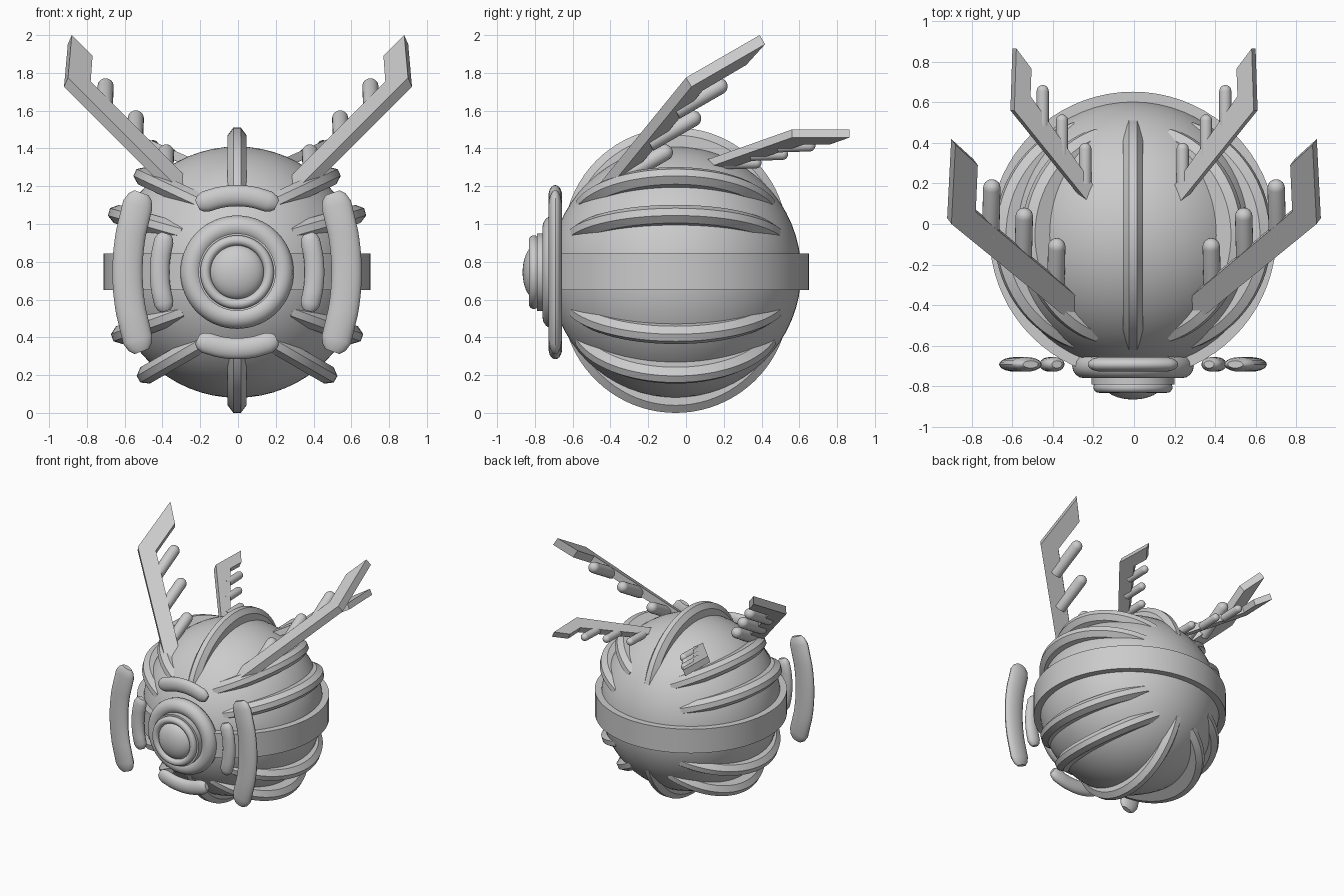
import bpy, bmesh, math
from mathutils import Vector

if "Cube" in bpy.data.objects:
    bpy.data.objects.remove(bpy.data.objects["Cube"])

C = Vector((-0.005, -0.055, 0.745))   # body centre
R = 0.665


def finish(ob, name, smooth=True):
    ob.name = name
    if smooth:
        bpy.ops.object.select_all(action='DESELECT')
        ob.select_set(True)
        bpy.context.view_layer.objects.active = ob
        bpy.ops.object.shade_smooth_by_angle(angle=math.radians(35))
    return ob


def loft(name, rings, closed=False, smooth=True):
    """Skin a list of equal point rings, capping the ends unless closed."""
    bm = bmesh.new()
    vs = [[bm.verts.new(p) for p in ring] for ring in rings]
    n, m = len(vs), len(vs[0])
    for i in range(n if closed else n - 1):
        a, b = vs[i], vs[(i + 1) % n]
        for j in range(m):
            k = (j + 1) % m
            bm.faces.new((a[j], a[k], b[k], b[j]))
    if not closed:
        bm.faces.new(vs[0])
        bm.faces.new(vs[-1])
    bmesh.ops.recalc_face_normals(bm, faces=bm.faces)
    me = bpy.data.meshes.new(name)
    bm.to_mesh(me)
    bm.free()
    ob = bpy.data.objects.new(name, me)
    bpy.context.collection.objects.link(ob)
    return finish(ob, name, smooth)


# Round body
bpy.ops.mesh.primitive_uv_sphere_add(segments=64, ring_count=32, radius=R, location=C)
finish(bpy.context.object, "body")

# Flat band around the equator
rings = []
for i in range(72):
    a = math.tau * i / 72
    rings.append([C + Vector((r * math.cos(a), r * math.sin(a), z))
                  for r, z in ((0.63, -0.095), (0.707, -0.095), (0.707, 0.1), (0.63, 0.1))])
loft("equator_band", rings, closed=True)


# Crescent ribs running front to back
def rib(name, phi, h, s):
    phi = math.radians(phi)
    d = Vector((math.cos(phi), 0, math.sin(phi)))
    n = Vector((-math.sin(phi), 0, math.cos(phi)))
    rho = math.sqrt(R * R - h * h)
    w = 0.85 * rho
    e = math.sqrt(rho * rho - w * w)
    sag = s - e
    rad = (w * w + sag * sag) / (2 * sag)
    c = s - rad
    amax = math.atan2(w, e - c)
    section = ((0, -0.02), (0, 0.02), (0.04, 0.05), (0.13, 0.05), (0.13, -0.05), (0.04, -0.05))
    rings = []
    for i in range(33):
        a = amax * (i / 16 - 1)
        rings.append([C + d * (c + (rad - dep) * math.cos(a)) + n * (h + off)
                      + Vector((0, (rad - dep) * math.sin(a), 0)) for dep, off in section])
    loft(name, rings)


rib("rib_top", 90, 0, 0.765)
rib("rib_bottom", -90, 0, 0.745)
for label, phi, h, s in (("upper", 25, 0.25, 0.713), ("upper_side", 16, 0.12, 0.74),
                         ("lower_side", -20, -0.10, 0.74), ("lower", -30, -0.23, 0.735)):
    rib("rib_" + label + "_right", phi, h, s)
    rib("rib_" + label + "_left", 180 - phi, -h, s)

# Front eye: stacked rings, plate and dome
face = (math.pi / 2, 0, 0)
for name, y, major, minor in (("eye_outer_ring", -0.70, 0.24, 0.06), ("eye_inner_ring", -0.805, 0.168, 0.027)):
    bpy.ops.mesh.primitive_torus_add(major_radius=major, minor_radius=minor, major_segments=64,
                                     minor_segments=16, location=(C.x, y, C.z), rotation=face)
    finish(bpy.context.object, name)
for name, r, y0, y1 in (("eye_base", 0.24, -0.60, -0.745), ("eye_plate", 0.205, -0.70, -0.79)):
    bpy.ops.mesh.primitive_cylinder_add(vertices=64, radius=r, depth=abs(y1 - y0),
                                        location=(C.x, (y0 + y1) / 2, C.z), rotation=face)
    finish(bpy.context.object, name)
bpy.ops.mesh.primitive_uv_sphere_add(segments=48, ring_count=24, radius=1, location=(C.x, -0.79, C.z))
bpy.context.object.scale = (0.145, 0.075, 0.145)
finish(bpy.context.object, "eye_dome")


# Floating curved guards around the eye
def guard(name, ang, dist, half_len, bow, half_w):
    out = Vector((math.cos(ang), 0, math.sin(ang)))
    side = Vector((-math.sin(ang), 0, math.cos(ang)))
    y = Vector((0, 1, 0))
    origin = Vector((C.x, -0.692, C.z))
    cap = 0.09 / half_len * half_w / 0.08
    ts = [(-1, .5), (-1 + cap * .25, .8), (-1 + cap * .7, 1)]
    ts += [(i / 10, 1) for i in range(-5, 6)]
    ts += [(-t, k) for t, k in reversed(ts[:3])]
    rings = []
    for t, k in ts:
        p = origin + out * (dist - bow * t * t) + side * (half_len * t)
        across = (out * half_len + side * (2 * bow * t)).normalized()
        rings.append([p + across * (half_w * k * math.cos(b)) + y * (0.036 * k * math.sin(b))
                      for b in (math.tau * j / 20 for j in range(20))])
    loft(name, rings)


for side, a in (("right", 0), ("left", math.pi)):
    guard("outer_guard_" + side, a, 0.58, 0.42, 0.075, 0.08)
    guard("inner_guard_" + side, a, 0.41, 0.205, 0.035, 0.052)
guard("top_guard", math.pi / 2, 0.405, 0.21, 0.05, 0.056)
guard("bottom_guard", -math.pi / 2, 0.405, 0.21, 0.05, 0.056)


# Bent antler plates with rounded tines
def antler(name, outline, normal, thick, tines, direction, length, radius):
    off = Vector(normal).normalized() * thick
    u = Vector(direction).normalized()
    for side, sx in (("right", 1), ("left", -1)):
        flip = lambda p: Vector((sx * p[0], p[1], p[2]))
        loft(f"{name}_{side}", [[flip(p) for p in outline],
                                [flip(Vector(p) + off) for p in outline]], smooth=False)
        v = u.cross(Vector((1, 0, 0))).normalized()
        w = u.cross(v)
        for i, tip in enumerate(tines):
            prof = [(length, 1)] + [(radius * (1 - math.sin(q)), max(math.cos(q), 0.05))
                                    for q in (math.pi / 2 * k / 5 for k in range(6))]
            rings = [[flip(Vector(tip) - u * back + (v * math.cos(b) + w * math.sin(b)) * radius * k)
                      for b in (math.tau * j / 20 for j in range(20))] for back, k in prof]
            loft(f"{name}_tine_{i + 1}_{side}", rings)


antler("large_antler",
       [(0.17, -0.595, 1.045), (0.90, 0.0, 1.775), (0.88, 0.39, 2.0),
        (0.77, 0.29, 1.89), (0.78, 0.06, 1.755), (0.22, -0.41, 1.195)],
       (0.35, 0.48, -0.80), 0.06,
       [(0.70, 0.215, 1.75), (0.54, 0.075, 1.58), (0.38, -0.075, 1.40)],
       (-0.01, 0.40, 0.23), 0.31, 0.043)
antler("small_antler",
       [(0.215, 0.095, 1.335), (0.59, 0.56, 1.50), (0.58, 0.865, 1.50),
        (0.505, 0.765, 1.465), (0.51, 0.63, 1.465), (0.185, 0.17, 1.32)],
       (0.41, 0, -0.91), 0.047,
       [(0.45, 0.685, 1.415), (0.355, 0.54, 1.37), (0.24, 0.40, 1.325)],
       (0, 1, 0.03), 0.2, 0.03)
